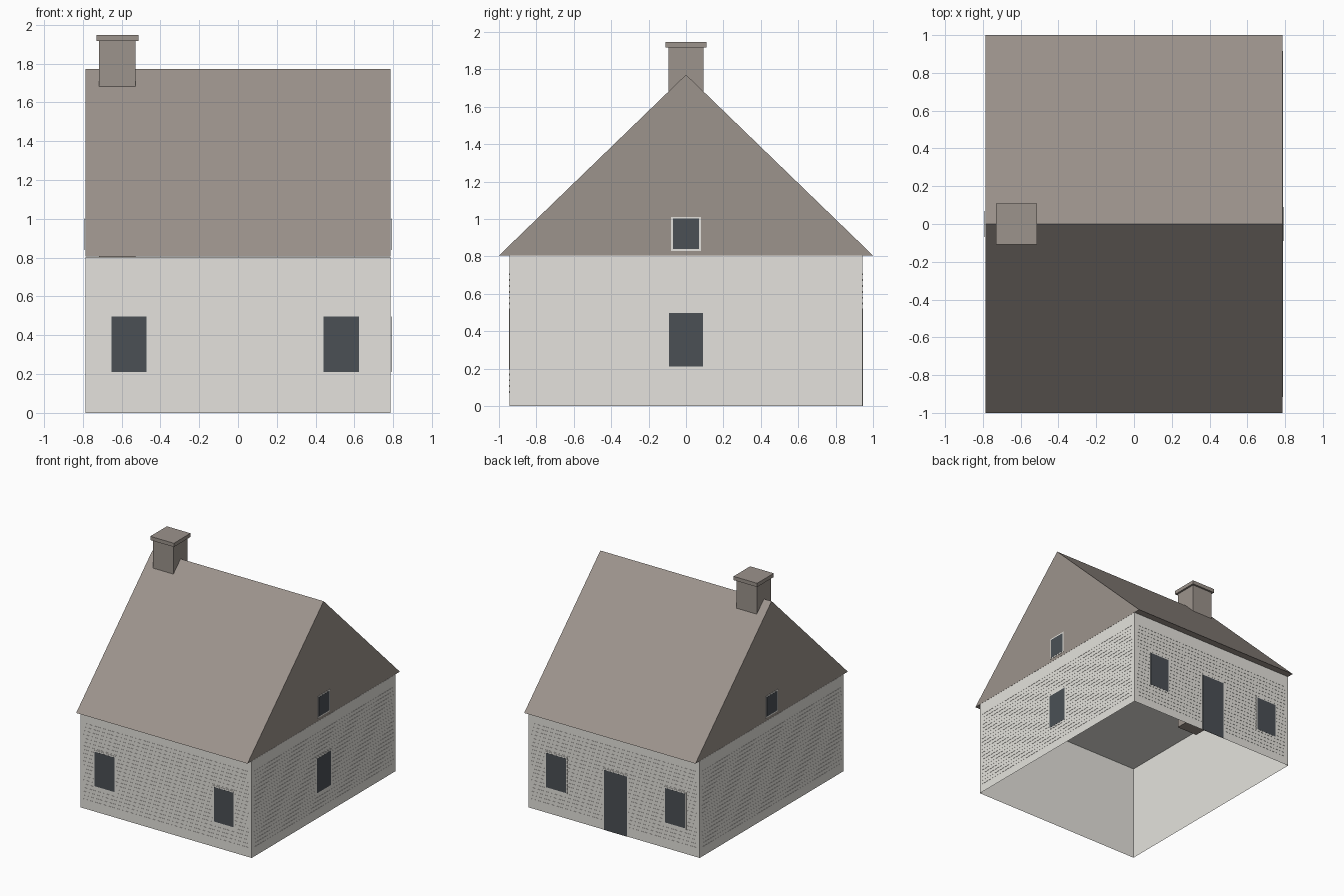
import bpy
import bmesh
from mathutils import Vector

cube = bpy.data.objects.get("Cube")
if cube:
    bpy.data.objects.remove(cube, do_unlink=True)


def material(name, rgb):
    m = bpy.data.materials.new(name)
    m.use_nodes = True
    col = (*[(c / 255) ** 2.2 for c in rgb], 1)
    m.diffuse_color = col
    m.node_tree.nodes["Principled BSDF"].inputs["Base Color"].default_value = col
    return m


WALL = material("pale_wall", (228, 226, 220))
ROOF = material("roof_brown_grey", (155, 146, 139))
GLASS = material("dark_glass", (76, 81, 86))

HX, HY = 0.787, 0.944          # wall half sizes
EAVE, RIDGE = 0.805, 1.772


def finish(name, bm, mat):
    me = bpy.data.meshes.new(name)
    bm.to_mesh(me)
    bm.free()
    me.materials.append(mat)
    ob = bpy.data.objects.new(name, me)
    bpy.context.collection.objects.link(ob)
    return ob


def add_box(bm, lo, hi):
    lo, hi = Vector(lo), Vector(hi)
    for v in bmesh.ops.create_cube(bm, size=1)["verts"]:
        v.co = (lo + hi) / 2 + v.co * (hi - lo)


def box(name, lo, hi, mat):
    bm = bmesh.new()
    add_box(bm, lo, hi)
    return finish(name, bm, mat)


def on_wall(side, a0, a1, z0, z1, depth):
    """Corners of a plate lying just clear of a wall; a0..a1 runs along it."""
    axis, sign = side
    half = HX if axis == 0 else HY
    n = sorted((sign * (half + 0.0005), sign * (half + depth)))
    if axis == 0:
        return (n[0], a0, z0), (n[1], a1, z1)
    return (a0, n[0], z0), (a1, n[1], z1)


SIDES = {"front": (1, -1), "back": (1, 1), "left": (0, 1), "right": (0, -1)}

# Walls and ceiling: a shell open at the bottom
bm = bmesh.new()
add_box(bm, (-HX, -HY, 0), (HX, HY, EAVE - 0.001))
bm.normal_update()
floor = [f for f in bm.faces if f.normal.z < -0.5]
bmesh.ops.delete(bm, geom=floor, context="FACES_ONLY")
finish("walls", bm, WALL)

# Roof: a solid gabled prism
bm = bmesh.new()
profile = [(-1, EAVE), (1, EAVE), (0, RIDGE)]
face = bm.faces.new([bm.verts.new((-HX, y, z)) for y, z in profile])
ext = bmesh.ops.extrude_face_region(bm, geom=[face], use_keep_orig=True)["geom"]
for v in ext:
    if isinstance(v, bmesh.types.BMVert):
        v.co.x = HX
bmesh.ops.recalc_face_normals(bm, faces=bm.faces)
finish("roof", bm, ROOF)

# Chimney and its cap
box("chimney", (-0.716, -0.094, 0.71), (-0.528, 0.094, 1.917), ROOF)
box("chimney_cap", (-0.73, -0.109, 1.916), (-0.513, 0.109, 1.947), ROOF)

# Horizontal siding battens
for side, where in SIDES.items():
    bm = bmesh.new()
    half = 0.915 if where[0] == 0 else 0.758
    for i in range(21):
        z = 0.075 + i * 0.0315
        add_box(bm, *on_wall(where, -half, half, z - 0.005, z + 0.005, 0.002))
    finish(side + "_siding", bm, WALL)


def opening(name, side, centre, width, z0, z1, border=0.012, sill=True):
    """A pale frame plate with a dark pane on it."""
    where, h = SIDES[side], width / 2
    box(name + "_frame", *on_wall(where, centre - h, centre + h, z0, z1, 0.0025), WALL)
    h -= border
    low = z0 + border if sill else z0
    box(name + "_pane", *on_wall(where, centre - h, centre + h, low, z1 - border, 0.0035), GLASS)


# Windows and door
for side in ("front", "back"):
    for label, x in (("right", -0.562), ("left", 0.532)):
        opening(side + "_" + label + "_window", side, x, 0.206, 0.2, 0.51)
opening("left_window", "left", 0, 0.206, 0.2, 0.51)
for side in ("left", "right"):
    opening(side + "_attic_window", side, 0, 0.158, 0.83, 1.012, 0.01)
opening("back_door", "back", -0.015, 0.235, 0, 0.51, sill=False)
